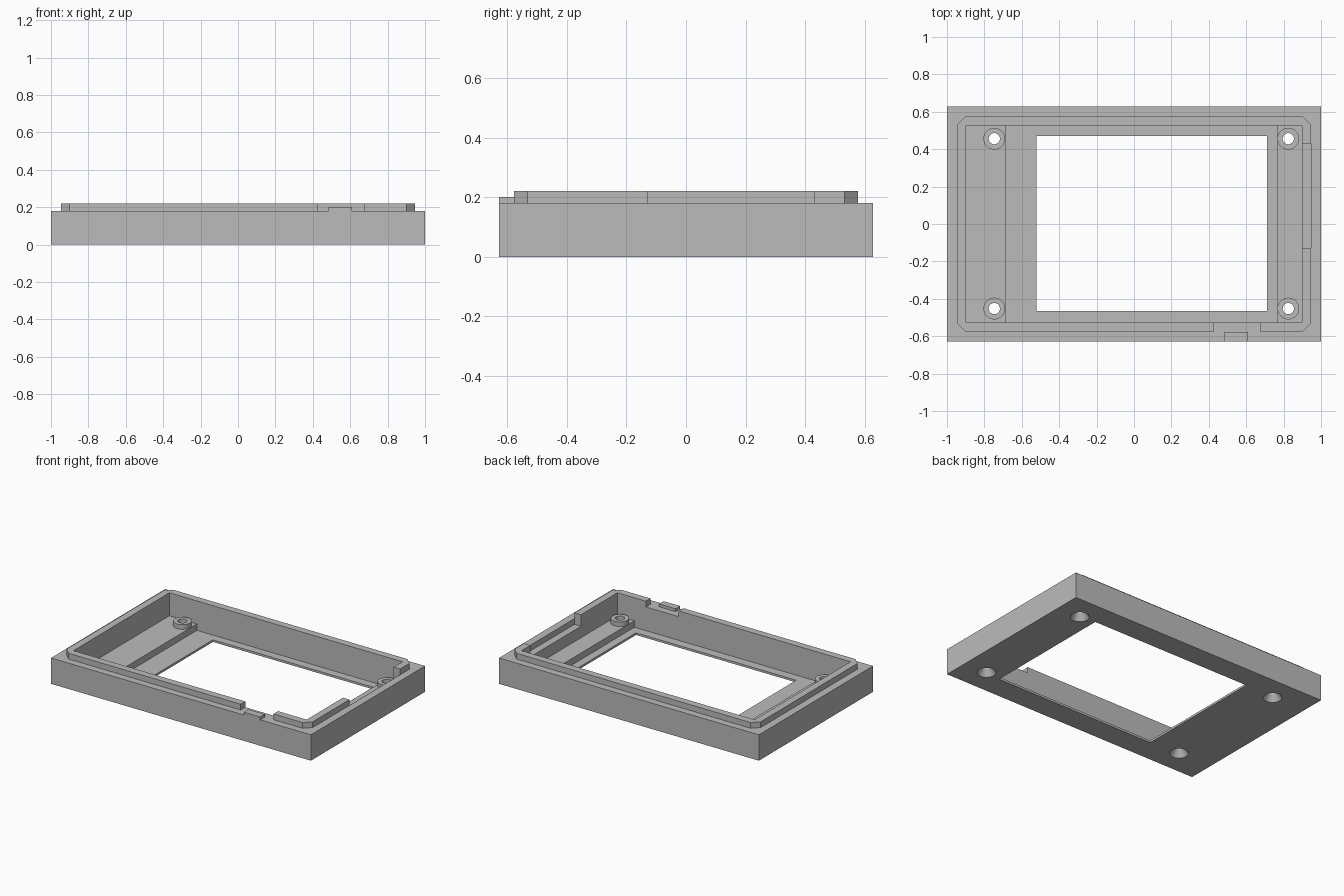
import bpy
import bmesh
from mathutils import Matrix, Vector

if "Cube" in bpy.data.objects:
    bpy.data.objects.remove(bpy.data.objects["Cube"], do_unlink=True)

# Main heights and half sizes
RIM, LIP_TOP, FLOOR, SHELF, POST_TOP = 0.18, 0.22, 0.015, 0.06, 0.092
INNER_X, INNER_Y = 0.897, 0.527
LIP_X, LIP_Y = 0.947, 0.577

grey = bpy.data.materials.new("case_grey")
grey.use_nodes = True
colour = (0.5, 0.5, 0.5, 1)
grey.diffuse_color = colour
grey.node_tree.nodes["Principled BSDF"].inputs["Base Color"].default_value = colour


def finish(bm, name):
    mesh = bpy.data.meshes.new(name)
    bm.to_mesh(mesh)
    bm.free()
    mesh.materials.append(grey)
    obj = bpy.data.objects.new(name, mesh)
    bpy.context.collection.objects.link(obj)
    return obj


def box(name, x, y, z, chamfer=0):
    """Box from (low, high) ranges, with optional chamfered upright edges."""
    bm = bmesh.new()
    size = Vector((x[1] - x[0], y[1] - y[0], z[1] - z[0]))
    centre = Vector((sum(x), sum(y), sum(z))) / 2
    bmesh.ops.create_cube(bm, size=1, matrix=Matrix.Translation(centre) @ Matrix.Diagonal(size.to_4d()))
    if chamfer:
        upright = [e for e in bm.edges if abs(e.verts[0].co.z - e.verts[1].co.z) > 0.01]
        bmesh.ops.bevel(bm, geom=upright, offset=chamfer, segments=1, affect='EDGES')
    return finish(bm, name)


def cone(name, at, low, high, r_low, r_high):
    """Upright cone or cylinder between two heights."""
    bm = bmesh.new()
    place = Matrix.Translation((at[0], at[1], (low + high) / 2))
    bmesh.ops.create_cone(bm, cap_ends=True, segments=48, radius1=r_low, radius2=r_high,
                          depth=high - low, matrix=place)
    return finish(bm, name)


def cut(obj, *tools):
    """Subtract each cutter from the part."""
    bpy.context.view_layer.objects.active = obj
    for tool in tools:
        mod = obj.modifiers.new("cut", 'BOOLEAN')
        mod.operation, mod.solver, mod.object = 'DIFFERENCE', 'EXACT', tool
        bpy.ops.object.modifier_apply(modifier=mod.name)


# Cutters
cavity = box("cavity_cutter", (-INNER_X, INNER_X), (-INNER_Y, INNER_Y), (FLOOR, 0.5))
window = box("window_cutter", (-0.522, 0.71), (-0.465, 0.47), (-0.1, 0.5))
front_gap = box("front_gap_cutter", (0.425, 0.677), (-0.7, -0.5), (0.1, 0.5))
side_gap = box("side_gap_cutter", (0.85, 1.1), (-0.127, 0.43), (0.1, 0.5))
side_slot = box("side_slot_cutter", (0.85, LIP_X), (-0.127, 0.43), (0.14, 0.5))
cutters = [cavity, window, front_gap, side_gap, side_slot]

# Open tray and the raised lip around its rim
shell = box("case_shell", (-1, 1), (-0.627, 0.627), (0, RIM))
cut(shell, cavity, window, side_slot)
lip = box("rim_lip", (-LIP_X, LIP_X), (-LIP_Y, LIP_Y), (RIM, LIP_TOP), chamfer=0.046)
cut(lip, cavity, front_gap, side_gap)

# Latch tab on the front rim
tab = box("latch_tab", (0.484, 0.61), (-0.627, -LIP_Y), (RIM, 0.2))
parts = [shell, lip, tab]

# Mounting shelves with countersunk screw posts
for side, x_range, post_x in (("right", (-INNER_X, -0.685), -0.747),
                              ("left", (0.766, INNER_X), 0.825)):
    shelf = box(side + "_shelf", x_range, (-INNER_Y, INNER_Y), (FLOOR, SHELF))
    parts.append(shelf)
    for end, post_y in (("back", 0.456), ("front", -0.452)):
        at = (post_x, post_y)
        post = cone(f"{end}_{side}_screw_post", at, SHELF, POST_TOP, 0.058, 0.058)
        bore = cone("bore_cutter", at, -0.1, 0.3, 0.03, 0.03)
        sink = cone("countersink_cutter", at, -0.01, 0.045, 0.066, 0.03)
        cut(post, bore)
        cut(shelf, bore, sink)
        cut(shell, bore, sink)
        parts.append(post)
        cutters += [bore, sink]

# Round holes and posts shade smooth, straight edges stay sharp
bpy.ops.object.select_all(action='DESELECT')
for part in parts:
    part.select_set(True)
bpy.context.view_layer.objects.active = shell
bpy.ops.object.shade_smooth_by_angle(angle=0.5)

for cutter in cutters:
    bpy.data.objects.remove(cutter, do_unlink=True)
